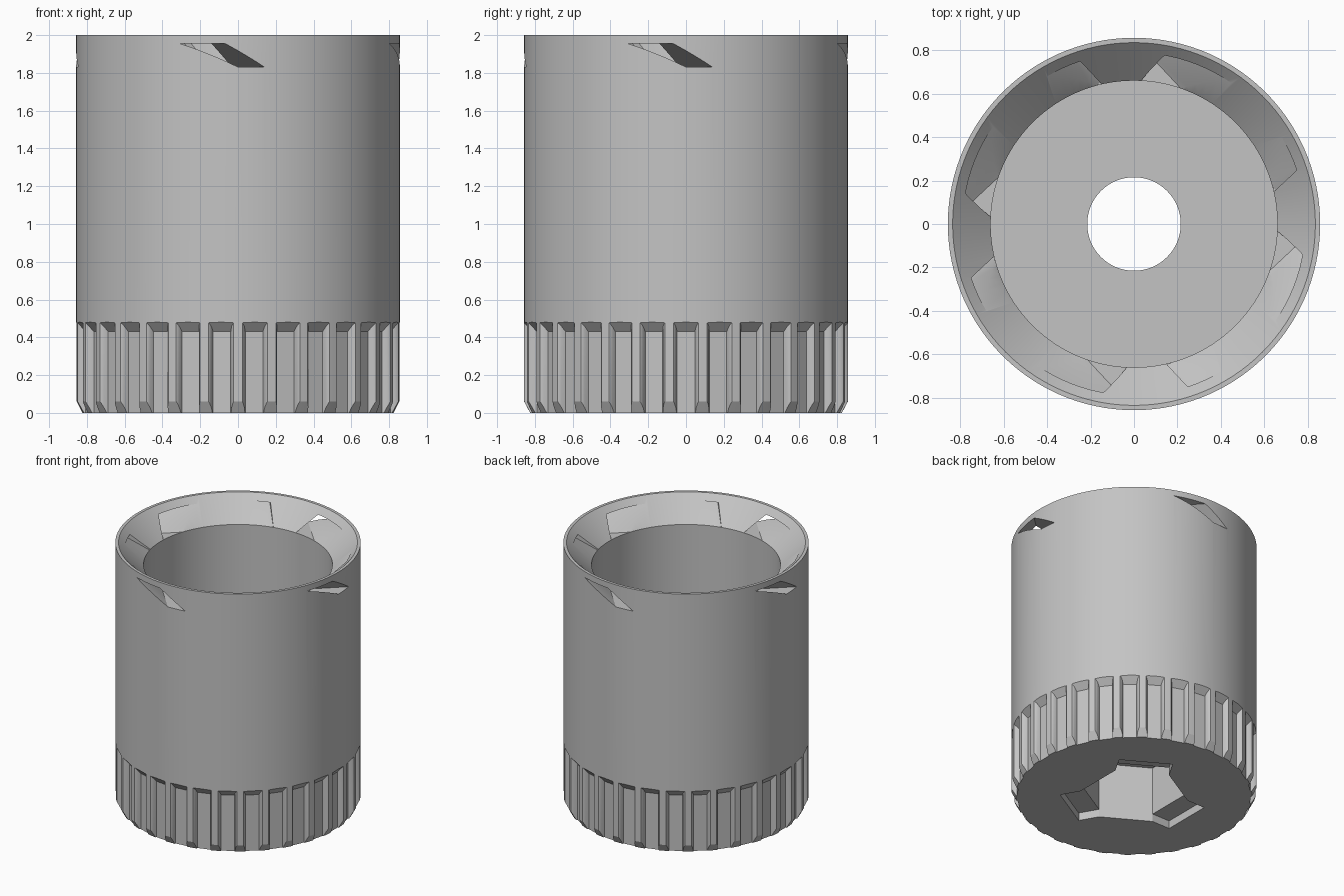
import bpy, bmesh
from math import sin, cos, pi, radians
from mathutils import Matrix, Vector

if "Cube" in bpy.data.objects:
    bpy.data.objects.remove(bpy.data.objects["Cube"], do_unlink=True)

SEGMENTS = 120
RIBS = 30

grey = bpy.data.materials.new("plain grey")
grey.use_nodes = True
tone = (0.55, 0.55, 0.55, 1)
grey.diffuse_color = tone
grey.node_tree.nodes["Principled BSDF"].inputs["Base Color"].default_value = tone


def finish(name, bm):
    bmesh.ops.recalc_face_normals(bm, faces=bm.faces)
    mesh = bpy.data.meshes.new(name)
    bm.to_mesh(mesh)
    bm.free()
    mesh.materials.append(grey)
    obj = bpy.data.objects.new(name, mesh)
    bpy.context.collection.objects.link(obj)
    return obj


def loft(bm, start, end):
    """Solid between two matching outlines."""
    a = [bm.verts.new(p) for p in start]
    b = [bm.verts.new(p) for p in end]
    bm.faces.new(a)
    bm.faces.new(b)
    for i in range(len(a)):
        j = (i + 1) % len(a)
        bm.faces.new((a[i], a[j], b[j], b[i]))


def lathe(name, profile):
    bm = bmesh.new()
    rings = []
    for s in range(SEGMENTS):
        t = 2 * pi * s / SEGMENTS
        rings.append([bm.verts.new((r * cos(t), r * sin(t), z)) for r, z in profile])
    for s in range(SEGMENTS):
        a, b = rings[s], rings[(s + 1) % SEGMENTS]
        for i in range(len(profile)):
            j = (i + 1) % len(profile)
            bm.faces.new((a[i], a[j], b[j], b[i]))
    return finish(name, bm)


def cut(target, bm):
    cutter = finish("cutter", bm)
    cutter.hide_render = True
    mod = target.modifiers.new("cut", "BOOLEAN")
    mod.operation = "DIFFERENCE"
    mod.solver = "EXACT"
    mod.object = cutter
    bpy.context.view_layer.objects.active = target
    bpy.ops.object.modifier_apply(modifier=mod.name)
    bpy.data.objects.remove(cutter, do_unlink=True)


# Cup with flared mouth, inner floor and centre hole
cup = lathe("knurled_cup", [(0.215, 0), (0.825, 0), (0.857, 0.06), (0.857, 2),
                            (0.835, 2), (0.66, 1.83), (0.66, 0.55), (0.215, 0.55)])

# Grip flutes with sloped upper ends
FLOOR_R = 0.815
side = [(0.047, FLOOR_R), (0.054, 0.838), (0.062, 0.85), (0.074, 0.86), (0.074, 0.9)]
outline = side + [(-w, r) for w, r in reversed(side)]
bm = bmesh.new()
for k in range(RIBS):
    turn = Matrix.Rotation(2 * pi * (k + 0.5) / RIBS - pi / 2, 3, "Z")
    low = [turn @ Vector((r, w, -0.1)) for w, r in outline]
    high = [turn @ Vector((r, w, 0.43 + 1.2 * (r - FLOOR_R))) for w, r in outline]
    loft(bm, low, high)
cut(cup, bm)

# Four leaning slots through the mouth
section = [(0.473, 1.83), (0.583, 1.83), (0.77, 1.955), (0.632, 1.955)]
bm = bmesh.new()
for k in range(4):
    turn = Matrix.Rotation(radians(223) + k * pi / 2, 3, "Z")
    loft(bm, [turn @ Vector((u, 1.0, z)) for u, z in section],
         [turn @ Vector((u, -0.33, z)) for u, z in section])
cut(cup, bm)

# Hexagonal socket in the base
bm = bmesh.new()
hexagon = [(0.38 * cos(pi / 6 + k * pi / 3), 0.38 * sin(pi / 6 + k * pi / 3)) for k in range(6)]
loft(bm, [(x, y, -0.1) for x, y in hexagon], [(x, y, 0.43) for x, y in hexagon])
cut(cup, bm)

# Shallow recesses on alternate socket sides
bm = bmesh.new()
for k in range(3):
    turn = Matrix.Rotation(pi / 3 + k * 2 * pi / 3, 3, "Z")
    pad = [(0.3, -0.19), (0.48, -0.19), (0.48, 0.19), (0.3, 0.19)]
    loft(bm, [turn @ Vector((x, y, -0.1)) for x, y in pad],
         [turn @ Vector((x, y, 0.06)) for x, y in pad])
cut(cup, bm)

# Smooth round walls, crisp edges
bpy.ops.object.select_all(action="DESELECT")
cup.select_set(True)
bpy.context.view_layer.objects.active = cup
bpy.ops.object.shade_smooth_by_angle(angle=radians(25))
